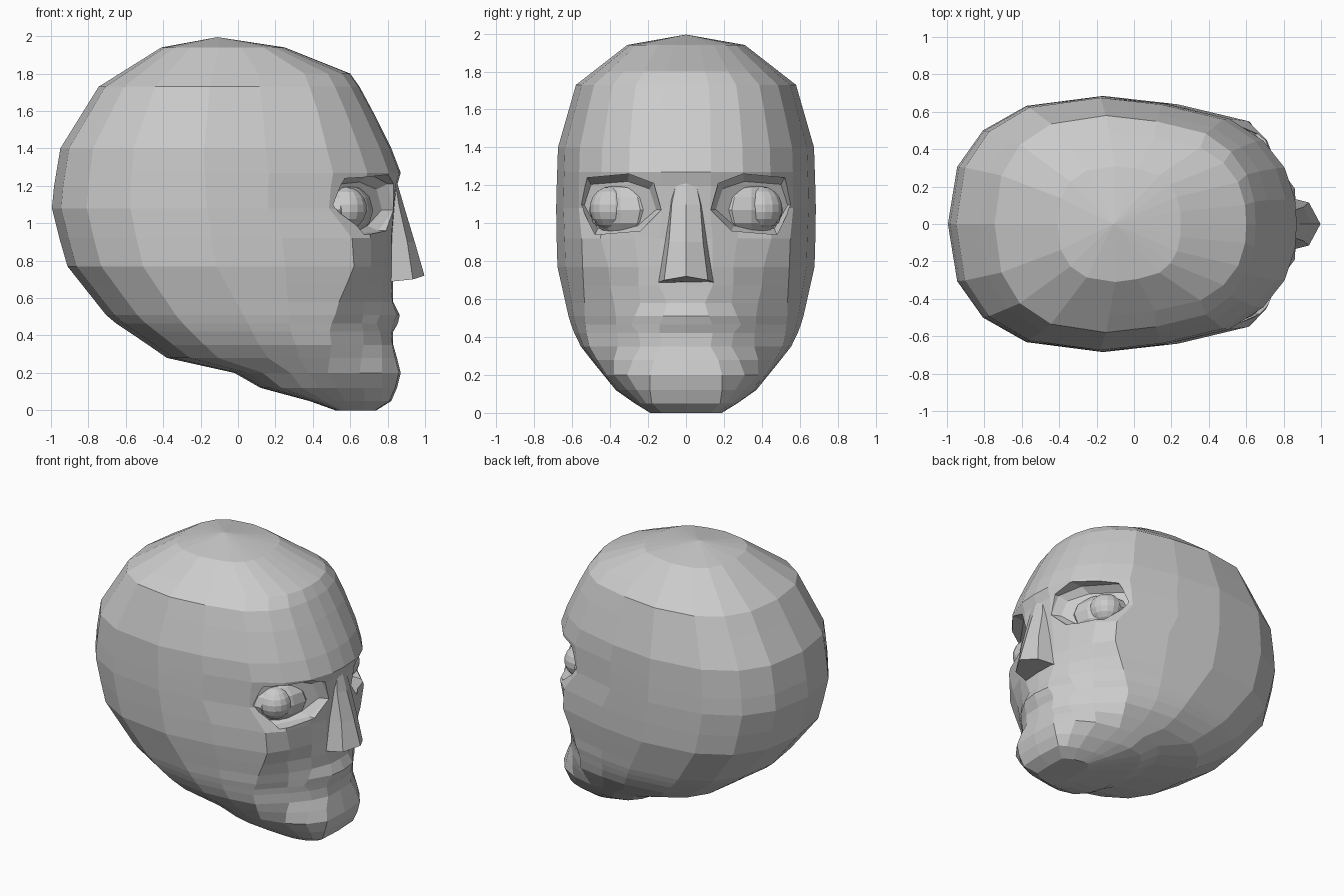
import bpy, bmesh
from math import sin, cos, radians
from mathutils import Vector, Matrix

if "Cube" in bpy.data.objects:
    bpy.data.objects.remove(bpy.data.objects["Cube"])


def make(name, bm):
    bmesh.ops.recalc_face_normals(bm, faces=bm.faces)
    me = bpy.data.meshes.new(name)
    bm.to_mesh(me)
    bm.free()
    ob = bpy.data.objects.new(name, me)
    bpy.context.collection.objects.link(ob)
    return ob


def loft(bm, rings, caps=(True, True)):
    vs = [[bm.verts.new(p) for p in r] for r in rings]
    n = len(vs[0])
    for a, b in zip(vs, vs[1:]):
        for i in range(n):
            j = (i + 1) % n
            bm.faces.new((a[i], a[j], b[j], b[i]))
    if caps[0]:
        bm.faces.new(vs[0][::-1])
    if caps[1]:
        bm.faces.new(vs[-1])
    return vs


# Skull profile by height: z, back x, half width, x of greatest width
SKULL = [(0.05, .38, .27, .46), (.12, .12, .37, .34), (.2, -.02, .435, .28),
         (.24, -.1, .47, .22), (.28, -.38, .5, .16), (.37, -.51, .57, .1),
         (.49, -.69, .615, .04), (.78, -.92, .68, -.12), (1.1, -1, .685, -.17),
         (1.4, -.95, .675, -.18), (1.73, -.745, .58, -.15), (1.94, -.41, .31, -.1)]


def skull_at(z):
    for a, b in zip(SKULL, SKULL[1:]):
        if z <= b[0] + 1e-6:
            t = (z - a[0]) / (b[0] - a[0])
            return [p + (q - p) * t for p, q in zip(a[1:], b[1:])]


def ring(z, front):
    """Closed ring: six front points, then a superellipse arc round the back."""
    xb, w, c = skull_at(z)
    half = list(front)
    x4, y4 = half[-1]
    half.append(((x4 + c) / 2, y4 + (w - y4) * .68))
    for t in (0, 25, 47, 68, 90):
        r = radians(t)
        half.append((c - (c - xb) * sin(r) ** .82, w * cos(r) ** .82 if t < 90 else 0))
    pts = half + [(x, -y) for x, y in half[-2:0:-1]]
    return [Vector((x, y, z)) for x, y in pts]


# Lower face sections: z, centre x, then four (x, y) points to the cheek
FACE = [
    (.05, .82, .81, .18, .76, .21, .68, .24, .57, .26),
    (.12, .85, .84, .19, .77, .26, .67, .31, .53, .345),
    (.20, .87, .86, .19, .77, .31, .65, .38, .48, .42),
    (.28, .85, .84, .17, .77, .28, .66, .38, .49, .47),
    (.35, .83, .825, .13, .77, .24, .67, .36, .50, .51),
    (.42, .83, .82, .14, .76, .25, .67, .36, .49, .525),
    (.465, .855, .83, .14, .74, .29, .66, .37, .50, .53),
    (.51, .865, .85, .12, .76, .27, .67, .37, .52, .535),
    (.58, .83, .825, .10, .77, .24, .68, .38, .54, .535),
    (.67, .83, .82, .14, .77, .25, .68, .40, .58, .54),
    (.77, .83, .82, .14, .78, .25, .71, .41, .62, .545),
    (.92, .83, .82, .14, .78, .27, .71, .45, .61, .55)]

# Forehead sections: z, centre x, roundness
BROW = [(1.08, .84, 2.35), (1.2, .85, 2.4), (1.27, .87, 2.4), (1.4, .82, 2.4),
        (1.6, .72, 2.5), (1.73, .65, 2.5), (1.80, .60, 2.5), (1.94, .25, 2.6)]

rings = []
for r in FACE:
    rings.append(ring(r[0], [(r[1], 0)] + list(zip(r[2::2], r[3::2]))))
for z, xf, n in BROW:
    xb, w, c = skull_at(z)
    rings.append(ring(z, [(c + (xf - c) * cos(radians(t)) ** (2 / n),
                           w * sin(radians(t)) ** (2 / n)) for t in (0, 8, 22, 37, 53)]))
chin = [Vector((.66 + (p.x - .66) * .5, p.y * .7, 0)) for p in rings[0]]
bm = bmesh.new()
vs = loft(bm, [chin] + rings, (True, False))
crown = bm.verts.new((-.11, 0, 1.995))
top = vs[-1]
for i in range(len(top)):
    bm.faces.new((top[i], top[(i + 1) % len(top)], crown))
head = make("head", bm)

# Eye sockets: slanted prisms cut from the face
SOCKET = [(.13, 1.07), (.17, 1.21), (.3, 1.26), (.52, 1.24), (.56, 1.1), (.48, .94), (.24, .96)]
bm = bmesh.new()
for s in (1, -1):
    outer = [(1.1, s * y, z) for y, z in SOCKET]
    lip = [(.92 - .7 * y, s * y, z) for y, z in SOCKET]
    inner = [(.86 - .7 * y, s * (.36 + (y - .36) * .88), 1.08 + (z - 1.08) * .78) for y, z in SOCKET]
    loft(bm, [outer, lip, inner])
cutter = make("socket_cutter", bm)
cutter.hide_render = True
cutter.hide_viewport = True
mod = head.modifiers.new("sockets", 'BOOLEAN')
mod.object = cutter
mod.operation = 'DIFFERENCE'
mod.solver = 'EXACT'

# Nose: z, tip x, ridge x, ridge y, base y
NOSE = [(1.22, .85, .84, .05, .09), (1.1, .885, .86, .075, .1),
        (.9, .945, .905, .09, .13), (.72, .997, .935, .115, .165)]
bm = bmesh.new()
rows = []
for z, xf, xr, yr, yb in NOSE:
    d = .04 if z < .8 else 0
    rows.append([(.74, -yb, z - d), (xr, -yr, z - d / 2), (xf, 0, z),
                 (xr, yr, z - d / 2), (.74, yb, z - d)])
loft(bm, rows)
make("nose", bm)

# Eyes: broad faceted lids slanted with the face, and an eyeball toward the outside
for s, side in ((1, "left"), (-1, "right")):
    for name, loc, size, seg in (("eyelid", (.585, .345, 1.07), (.1, .2, .135), 10),
                                 ("eyeball", (.575, .395, 1.08), (.115, .115, .115), 16)):
        bm = bmesh.new()
        bmesh.ops.create_uvsphere(bm, u_segments=seg, v_segments=seg // 2 + 1, radius=1)
        turn = Matrix.Rotation(s * radians(33), 3, 'Z')
        for v in bm.verts:
            v.co = turn @ Vector([a * b for a, b in zip(v.co, size)])
            v.co += Vector((loc[0], s * loc[1], loc[2]))
        make(f"{side}_{name}", bm)
